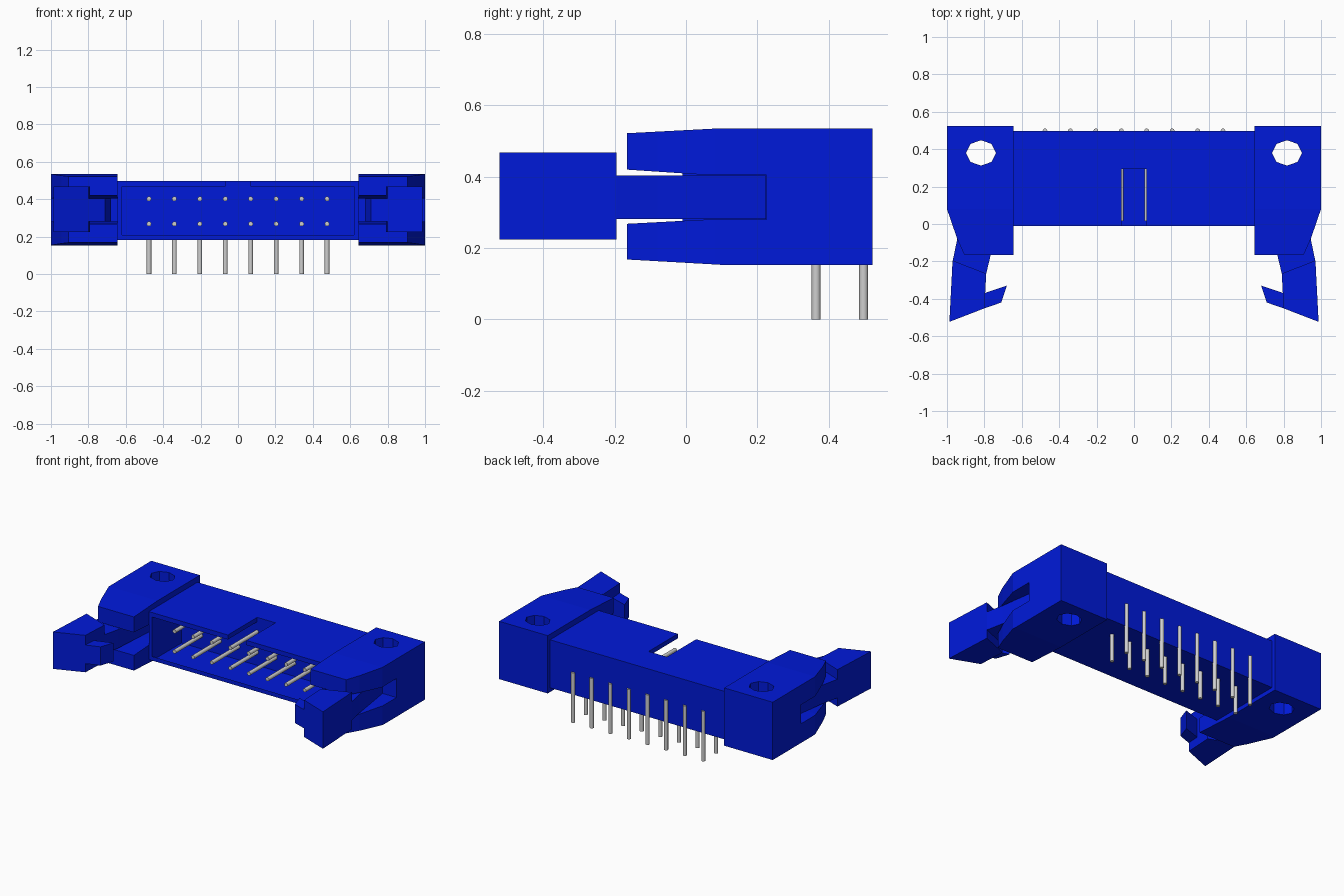
import bpy, bmesh, math
from mathutils import Vector

default = bpy.data.objects.get("Cube")
if default:
    bpy.data.objects.remove(default, do_unlink=True)


def material(name, rgb, roughness):
    m = bpy.data.materials.new(name)
    m.use_nodes = True
    m.diffuse_color = (*rgb, 1)
    bsdf = m.node_tree.nodes["Principled BSDF"]
    bsdf.inputs["Base Color"].default_value = (*rgb, 1)
    bsdf.inputs["Roughness"].default_value = roughness
    return m


BLUE = material("blue plastic", (0.0, 0.010, 0.70), 0.5)
GREY = material("grey metal", (0.62, 0.62, 0.62), 0.5)


def add_prism(bm, pts, axis, lo, hi, side=1):
    """Extrude a 2D outline along an axis; side=-1 mirrors it in x."""
    def place(p, h):
        a, b = p
        v = {"x": (h, a, b), "y": (a, h, b), "z": (a, b, h)}[axis]
        return Vector((v[0] * side, v[1], v[2]))
    low = [bm.verts.new(place(p, lo)) for p in pts]
    high = [bm.verts.new(place(p, hi)) for p in pts]
    faces = [bm.faces.new(low), bm.faces.new(high)]
    n = len(pts)
    for i in range(n):
        j = (i + 1) % n
        faces.append(bm.faces.new((low[i], low[j], high[j], high[i])))
    bmesh.ops.recalc_face_normals(bm, faces=faces)


def finish(bm, name, mat):
    me = bpy.data.meshes.new(name)
    bm.to_mesh(me)
    bm.free()
    me.materials.append(mat)
    ob = bpy.data.objects.new(name, me)
    bpy.context.collection.objects.link(ob)
    return ob


def prism(name, pts, axis, lo, hi, mat=BLUE, side=1):
    bm = bmesh.new()
    add_prism(bm, pts, axis, lo, hi, side)
    return finish(bm, name, mat)


def ring(cx, cy, rx, ry, n=8):
    return [(cx + rx * math.cos(2 * math.pi * i / n),
             cy + ry * math.sin(2 * math.pi * i / n)) for i in range(n)]


def rect(x0, x1, y0, y1):
    return [(x0, y0), (x1, y0), (x1, y1), (x0, y1)]


def cut(ob, cutters):
    """Subtract the cutters, bake the result and discard them."""
    for c in cutters:
        c.hide_render = True
        mod = ob.modifiers.new("cut", "BOOLEAN")
        mod.operation, mod.solver, mod.object = "DIFFERENCE", "EXACT", c
    bpy.context.view_layer.update()
    deps = bpy.context.evaluated_depsgraph_get()
    baked = bpy.data.meshes.new_from_object(ob.evaluated_get(deps))
    ob.modifiers.clear()
    ob.data = baked
    for c in cutters:
        bpy.data.objects.remove(c, do_unlink=True)


# Shroud: rear block, keyed top plate and side walls
W, FRONT, INNER, BACK = 0.645, -0.01, 0.295, 0.498
Z0, Z1 = 0.181, 0.498
prism("shroud_back", rect(-W, W, INNER, BACK), "z", Z0, Z1)
prism("shroud_top", [(-W, FRONT), (-0.067, FRONT), (-0.067, INNER), (0.067, INNER),
                     (0.067, FRONT), (W, FRONT), (W, INNER), (-W, INNER)],
      "z", 0.468, Z1)
for side, label in ((1, "left"), (-1, "right")):
    prism(label + "_shroud_wall", rect(0.62, W, FRONT, INNER), "z", Z0, 0.468, side=side)

# Shroud floor: a shell, open towards the cavity
bm = bmesh.new()
add_prism(bm, rect(-0.62, 0.62, FRONT, INNER), "z", Z0, 0.208)
bmesh.ops.delete(bm, geom=[f for f in bm.faces if f.normal.z > 0.9], context="FACES_ONLY")
finish(bm, "shroud_floor", BLUE)

# Side outline of an end block with its flared latch slot
EAR = [(0.523, 0.153), (0.10, 0.153), (-0.166, 0.168), (-0.166, 0.268),
       (0.06, 0.28), (0.226, 0.28), (0.226, 0.405), (0.06, 0.405),
       (-0.166, 0.42), (-0.166, 0.522), (0.08, 0.535), (0.523, 0.535)]
# Plan of the material trimmed off the outer front corner
TAPER = [(1.0, 0.08), (0.945, -0.08), (0.905, -0.17), (0.905, -0.3), (1.1, -0.3), (1.1, 0.08)]
# Plan of the latch arm with its hook, and of the thicker thumb grip
ARM = [(0.90, 0.224), (0.945, -0.08), (0.97, -0.20), (0.96, -0.50), (0.80, -0.451),
       (0.71, -0.42), (0.68, -0.33), (0.80, -0.37), (0.79, -0.265), (0.765, -0.16),
       (0.74, 0.224)]
GRIP = [(0.97, -0.195), (0.987, -0.523), (0.80, -0.451), (0.79, -0.265)]

for side, label in ((1, "left"), (-1, "right")):
    ear = prism(label + "_end_block", EAR, "x", W, 1.0, side=side)
    cut(ear, [prism("taper_cutter", TAPER, "z", 0, 1, side=side),
              prism("hole_cutter", ring(0.818, 0.38, 0.08, 0.068), "z", 0, 1, side=side)])
    prism(label + "_latch_arm", ARM, "z", 0.281, 0.404, side=side)
    prism(label + "_latch_grip", GRIP, "z", 0.224, 0.468, side=side)

# Right-angle contact pins in two rows of eight, smooth round wire
R = 0.0125
for row, z, leg_y, leg_top in (("lower", 0.268, 0.498, 0.33), ("upper", 0.402, 0.365, 0.41)):
    bm = bmesh.new()
    for i in range(8):
        x = (i - 3.5) * 0.136
        add_prism(bm, ring(x, z, R, R, 16), "y", 0.015, leg_y)
        add_prism(bm, ring(x, leg_y, R, R, 16), "z", 0.0, leg_top)
    pins = finish(bm, row + "_pins", GREY)
    pins.data.shade_smooth()
    pins.data.set_sharp_from_angle(angle=math.radians(40))
